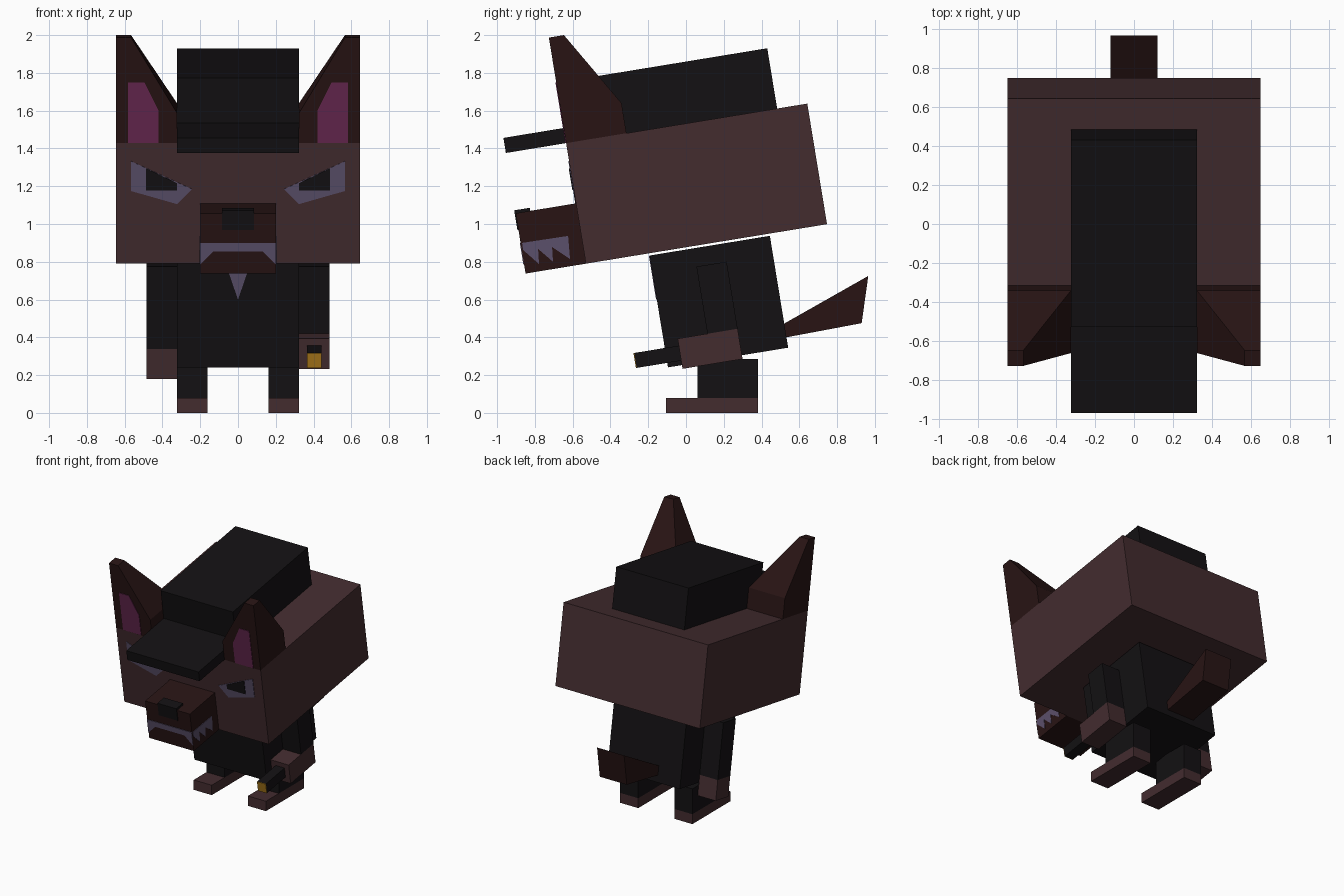
import bpy, bmesh
from math import radians

if "Cube" in bpy.data.objects:
    bpy.data.objects.remove(bpy.data.objects["Cube"])

U = 0.1617                      # block unit
C = 0.987                       # cosine of the lean, front-view z -> local height
TILT = ((0, -0.53, 0.79), radians(9.3))   # leaning frame at the head's lower front edge
FLAT = ((0, 0, 0), 0)


def mat(name, rgb):
    m = bpy.data.materials.new(name)
    m.diffuse_color = (*rgb, 1)
    m.use_nodes = True
    m.node_tree.nodes["Principled BSDF"].inputs["Base Color"].default_value = m.diffuse_color
    return m


BROWN = mat("brown_fur", (0.056, 0.025, 0.028))
DARK = mat("dark_brown_fur", (0.021, 0.007, 0.007))
BLACK = mat("black", (0.0065, 0.0055, 0.0065))
LILAC = mat("lilac", (0.105, 0.08, 0.145))
PINK = mat("pink", (0.135, 0.021, 0.08))
GOLD = mat("gold", (0.38, 0.18, 0.01))


def loft(name, ring_a, ring_b, material, frame=TILT, mirror=False):
    """Solid between two matching rings, placed in the given frame."""
    bm = bmesh.new()
    a = [bm.verts.new(p) for p in ring_a]
    b = [bm.verts.new(p) for p in ring_b]
    n = len(a)
    bm.faces.new(a)
    bm.faces.new(b)
    for i in range(n):
        j = (i + 1) % n
        bm.faces.new((a[i], a[j], b[j], b[i]))
    bmesh.ops.recalc_face_normals(bm, faces=bm.faces)
    me = bpy.data.meshes.new(name)
    bm.to_mesh(me)
    bm.free()
    me.materials.append(material)
    ob = bpy.data.objects.new(name, me)
    ob.location = frame[0]
    ob.rotation_euler = (frame[1], 0, 0)
    bpy.context.collection.objects.link(ob)
    if mirror:
        ob.modifiers.new("mirror", 'MIRROR').use_mirror_merge = False
    return ob


def rect(x0, x1, y0, y1, z):
    return [(x0, y0, z), (x1, y0, z), (x1, y1, z), (x0, y1, z)]


def box(name, x, y, z, material, **kw):
    return loft(name, rect(*x, *y, z[0]), rect(*x, *y, z[1]), material, **kw)


def side_prism(name, x, pts, material, **kw):
    return loft(name, [(x[0], *p) for p in pts], [(x[1], *p) for p in pts], material, **kw)


def decal(name, pts, y, material, **kw):
    """Thin slab on a front face; points are (x, local z)."""
    return loft(name, [(p[0], y - 0.004, p[1]) for p in pts],
                [(p[0], y + 0.002, p[1]) for p in pts], material, **kw)


def face_z(pts, y=0):
    """Front-view (x, z) to local (x, z) for a tilted face at depth y."""
    return [(x, (z - 0.79 - 0.1616 * y) / C) for x, z in pts]


# Head, muzzle and nose
box("head", (-4 * U, 4 * U), (0, 8 * U), (0, 4 * U), BROWN)
box("muzzle", (-0.2, 0.2), (-2 * U, 0.01), (0, 2 * U), DARK)
box("nose", (-0.085, 0.085), (-0.329, -0.245), (0.235, 0.34), BLACK)

# Ears: square block tapering to the outer front corner
base, mid, tip = (rect(2 * U, 4 * U, 0, 2 * U, 4 * U - 0.004),
                  rect(2 * U, 4 * U, 0, 2 * U, 5 * U),
                  rect(3.5 * U, 4 * U, 0, U / 2, 7.5 * U))
loft("ear_base", base, mid, DARK, mirror=True)
loft("ear_tip", mid, tip, DARK, mirror=True)
decal("inner_ear", face_z([(.42, 1.43), (.583, 1.43), (.583, 1.75), (.495, 1.75), (.42, 1.6)]),
      0, PINK, mirror=True)

# Eyes
decal("eye", face_z([(.566, 1.333), (.243, 1.185), (.323, 1.106), (.566, 1.175)]),
      0, LILAC, mirror=True)
decal("pupil", face_z([(.487, 1.296), (.323, 1.217), (.323, 1.18), (.487, 1.18)]),
      -0.004, BLACK, mirror=True)

# Mouth: front strip and jagged side teeth
decal("mouth", face_z([(-.2, .9), (.2, .9), (.2, .785), (.13, .855), (-.13, .855), (-.2, .785)],
                      -2 * U), -2 * U, LILAC)
side_prism("side_teeth", (0.198, 0.204),
           [(-.868, .90), (-.624, .937), (-.614, .815), (-.709, .878),
            (-.704, .80), (-.783, .868), (-.778, .788), (-.862, .862)],
           LILAC, frame=FLAT, mirror=True)

# Cap
box("cap_crown", (-2 * U, 2 * U), (U, 7 * U), (4 * U - 0.004, 6 * U), BLACK)
box("cap_brim", (-2 * U, 2 * U), (-2 * U, U), (4 * U, 4.5 * U), BLACK)

# Body and chest patch
box("body", (-2 * U, 2 * U), (0.34, 0.985), (-0.612, -0.012), BLACK)
decal("chest_patch", face_z([(-.08, .832), (.08, .832), (0, .6)], 0.34), 0.34, LILAC)

# Hanging arm
box("straight_arm", (-3 * U, -2 * U), (0.575, 0.737), (-0.552, -0.11), BLACK)
box("straight_arm_hand", (-3 * U, -2 * U), (0.575, 0.737), (-0.713, -0.552), BROWN)

# Bent arm holding a small rod with a gold end
box("bent_arm", (2 * U, 3 * U), (0.575, 0.737), (-0.47, -0.11), BLACK)
box("bent_arm_hand", (2 * U, 3 * U), (0.415, 0.737), (-0.632, -0.47), BROWN)
box("held_rod", (0.365, 0.443), (0.176, 0.42), (-0.588, -0.508), BLACK)
box("held_rod_end", (0.365, 0.443), (0.172, 0.176), (-0.588, -0.508), GOLD)

# Legs and feet stand upright
box("leg", (U, 2 * U), (0.06, 0.38), (0.08, 0.285), BLACK, frame=FLAT, mirror=True)
box("foot", (U, 2 * U), (-0.105, 0.38), (0, 0.08), BROWN, frame=FLAT, mirror=True)

# Tail
side_prism("tail", (-0.121, 0.121),
           [(0.515, 0.47), (0.965, 0.725), (0.93, 0.475), (0.52, 0.398)], DARK, frame=FLAT)
